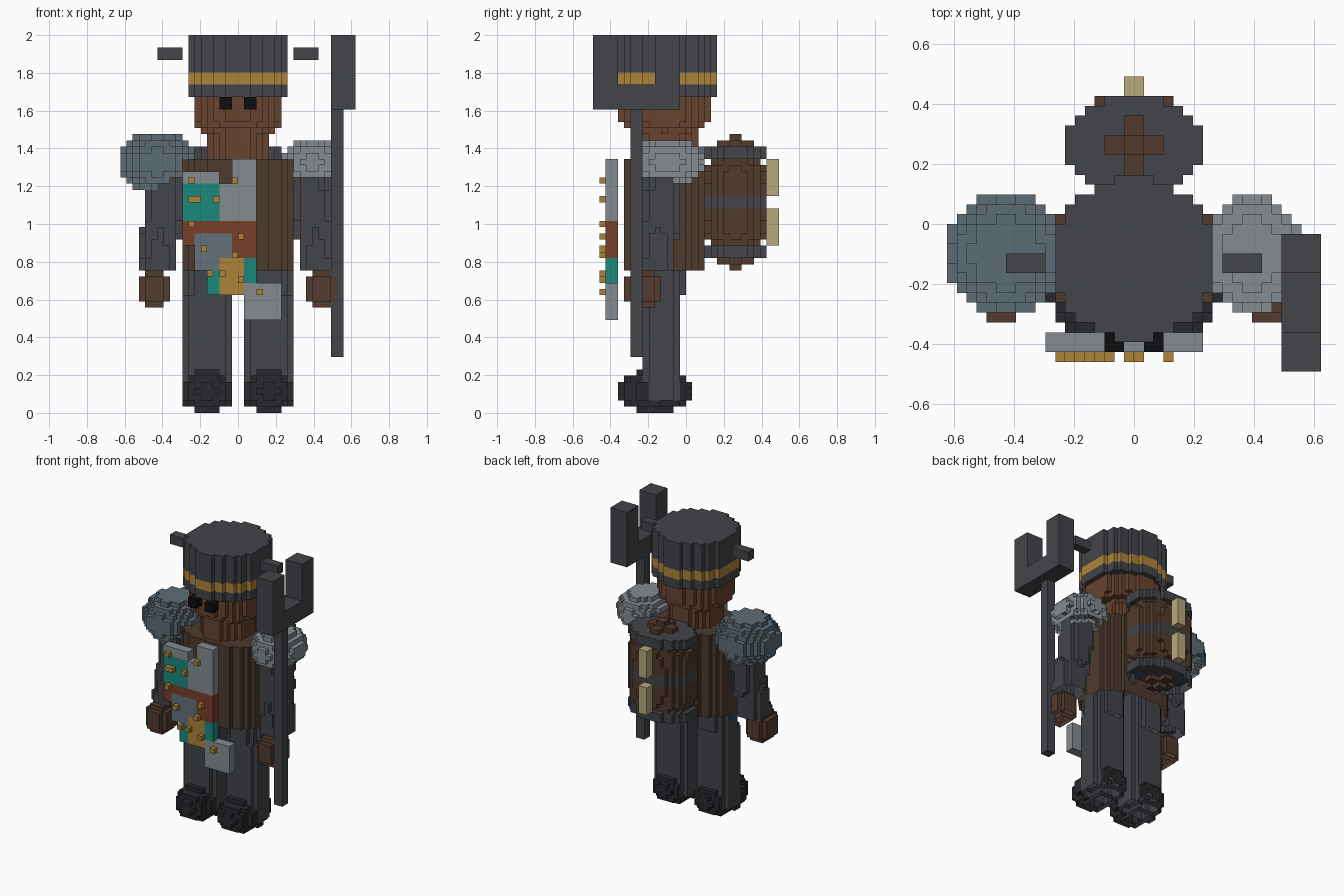
import bpy
from math import floor, ceil

if "Cube" in bpy.data.objects:
    bpy.data.objects.remove(bpy.data.objects["Cube"])

V = 2 / 61  # size of one cube; all positions below are in cubes
COLORS = {
    "dark": (0.055, 0.058, 0.065, 1), "black": (0.004, 0.004, 0.005, 1),
    "boot": (0.022, 0.021, 0.026, 1), "skin": (0.14, 0.056, 0.03, 1),
    "coat": (0.075, 0.042, 0.027, 1), "wood": (0.085, 0.043, 0.025, 1),
    "hand": (0.085, 0.043, 0.028, 1), "gold": (0.42, 0.23, 0.04, 1),
    "slate": (0.13, 0.165, 0.2, 1), "steel": (0.11, 0.15, 0.18, 1),
    "silver": (0.23, 0.26, 0.28, 1), "teal": (0.01, 0.25, 0.2, 1),
    "rust": (0.18, 0.05, 0.022, 1), "bone": (0.48, 0.4, 0.2, 1),
}
MATS = {}
SIDES = [((1, 0, 0), [(1, 0, 0), (1, 1, 0), (1, 1, 1), (1, 0, 1)]),
         ((-1, 0, 0), [(0, 0, 0), (0, 0, 1), (0, 1, 1), (0, 1, 0)]),
         ((0, 1, 0), [(0, 1, 0), (0, 1, 1), (1, 1, 1), (1, 1, 0)]),
         ((0, -1, 0), [(0, 0, 0), (1, 0, 0), (1, 0, 1), (0, 0, 1)]),
         ((0, 0, 1), [(0, 0, 1), (1, 0, 1), (1, 1, 1), (0, 1, 1)]),
         ((0, 0, -1), [(0, 0, 0), (0, 1, 0), (1, 1, 0), (1, 0, 0)])]


def make(name, color, verts, faces):
    mesh = bpy.data.meshes.new(name)
    mesh.from_pydata([[c * V for c in v] for v in verts], [], faces)
    if color not in MATS:
        MATS[color] = bpy.data.materials.new(color)
        MATS[color].diffuse_color = COLORS[color]
    mesh.materials.append(MATS[color])
    bpy.context.collection.objects.link(bpy.data.objects.new(name, mesh))


def cubes(name, color, lo, hi, inside):
    """Skin of all unit cubes whose centre passes the test, open underneath."""
    cells = {(i, j, k) for i in range(floor(lo[0]), ceil(hi[0]))
             for j in range(floor(lo[1]), ceil(hi[1]))
             for k in range(floor(lo[2]), ceil(hi[2]))
             if inside(i + .5, j + .5, k + .5)}
    index, faces = {}, []
    for c in sorted(cells):
        for n, corners in SIDES[:5]:
            if tuple(a + b for a, b in zip(c, n)) not in cells:
                faces.append([index.setdefault(tuple(a + b for a, b in zip(c, q)), len(index))
                              for q in corners])
    make(name, color, list(index), faces)


def box(name, color, x0, x1, y0, y1, z0, z1):
    p = ((x0, y0, z0), (x1, y1, z1))
    q = [(a, b, c) for a in (0, 1) for b in (0, 1) for c in (0, 1)]
    make(name, color, [(p[a][0], p[b][1], p[c][2]) for a, b, c in q],
         [[q.index(v) for v in s] for _, s in SIDES])


def blob(name, color, c, r, z0=None, z1=None, e=2, ez=2):
    """Cubed ellipsoid, optionally cut to a height range."""
    lo = [a - b - 1 for a, b in zip(c, r)]
    hi = [a + b + 1 for a, b in zip(c, r)]
    lo[2] = max(lo[2], z0) if z0 is not None else lo[2]
    hi[2] = min(hi[2], z1) if z1 is not None else hi[2]
    cubes(name, color, lo, hi, lambda x, y, z: abs((x - c[0]) / r[0]) ** e
          + abs((y - c[1]) / r[1]) ** e + abs((z - c[2]) / r[2]) ** ez <= 1)


def drum(name, color, cx, cy, rx, ry, z0, z1, e=2):
    """Cubed upright cylinder."""
    cubes(name, color, (cx - rx - 1, cy - ry - 1, z0), (cx + rx + 1, cy + ry + 1, z1),
          lambda x, y, z: abs((x - cx) / rx) ** e + abs((y - cy) / ry) ** e <= 1)


# Head, neck and hat
blob("head", "skin", (0, -3.5, 51), (7.4, 7.4, 6.3), 44, 51, ez=6)
drum("neck", "skin", 0, -3.5, 5.3, 5.3, 41, 46)
for name, color, z0, z1 in (("hat_brim", "dark", 51, 53), ("hat_band", "gold", 53, 55),
                            ("hat_crown", "dark", 55, 61)):
    drum(name, color, 0, -3.5, 8.3, 8.3, z0, z1)

# Torso
drum("coat", "coat", 0, -3.5, 9.1, 6.7, 23, 41, e=2.5)

# Mirrored parts: eyes, hat pegs, legs, boots, arms, hands
for s, side in ((-1, "left"), (1, "right")):
    box("eye_" + side, "black", *sorted((s, 3 * s)), -13, -11, 49, 51)
    box("hat_peg_" + side, "dark", *sorted((9 * s, 13 * s)), -5, -3, 57, 59)
    drum("thigh_" + side, "dark", 5 * s, -3.5, 3.85, 3.85, 19, 27)
    drum("leg_" + side, "dark", 5 * s, -4, 4.1, 3.4, 2, 19)
    blob("boot_" + side, "boot", (5 * s, -5, 3.5), (4.2, 6.1, 3.7))

    def arm(x, y, z, s=s):
        t = (40 - z) / 17
        cx, cy = s * (11.5 + 1.6 * t), -3.5 - 1.5 * t
        return ((x - cx) / 3.1) ** 2 + ((y - cy) / 3.1) ** 2 <= 1
    cubes("arm_" + side, "dark", (-18, -10, 23), (18, 2, 40), arm)
    blob("hand_" + side, "hand", (13.4 * s, -7, 20), (2.8, 3.1, 3.4))

# Shoulder guards
blob("shoulder_guard_large", "steel", (-13, -3, 40.5), (6.2, 6.2, 4.9))
blob("shoulder_guard_small", "silver", (12, -3, 40.5), (5.2, 5.8, 3.8))

# Barrel on the back
for name, color, z0, z1 in (("barrel_lower", "wood", 27, 33), ("barrel_band", "dark", 33, 35),
                            ("barrel_upper", "wood", 35, 41)):
    blob(name, color, (0, 8, 34), (7.3, 5.3, 10.6), z0, z1, ez=2.6)
for z in (25, 41):
    drum("barrel_rim", "dark", 0, 8, 7.0, 5.1, z, z + 2)
for z in (24, 43):
    box("barrel_end_bar", "wood", -3, 3, 7, 9, z, z + 1)
    box("barrel_end_bar", "wood", -1, 1, 5, 11, z, z + 1)
for z in (23, 44):
    box("barrel_end_tip", "wood", -1, 1, 7, 9, z, z + 1)
for z in (27, 35):
    box("barrel_plate", "bone", -1, 1, 13, 15, z, z + 6)

# Patchwork apron: colour, x range, z range
for color, x0, x1, z0, z1 in (
        ("silver", -9, -3, 37, 39), ("teal", -9, -3, 31, 37), ("silver", -1, 3, 37, 41),
        ("silver", -3, 3, 31, 37), ("rust", -9, -7, 27, 31), ("rust", -7, -1, 29, 31),
        ("slate", -7, -1, 25, 29), ("slate", -7, -3, 23, 25), ("rust", -1, 3, 25, 31),
        ("gold", -3, 1, 19, 25), ("teal", 1, 3, 21, 25), ("teal", -5, -3, 19, 23),
        ("silver", 1, 7, 15, 21)):
    box("apron_patch", color, x0, x1, -13, -11, z0, z1)
for x, z in ((-8, 37), (-1, 37), (-8, 34), (-7, 34), (-4, 34), (-8, 30), (0, 28),
             (-6, 26), (-1, 25), (-5, 22), (-3, 22), (0, 21), (3, 19)):
    box("apron_stud", "gold", x, x + 1, -14, -13, z, z + 1)

# Forked staff
box("staff_shaft", "dark", 15, 17, -9, -7, 9, 49)
box("staff_fork_base", "dark", 15, 19, -15, -1, 49, 53)
for y in (-15, -5):
    box("staff_prong", "dark", 15, 19, y, y + 4, 53, 61)

for m in bpy.data.materials:
    if m.users and not m.is_grease_pencil:
        m.use_nodes = True
        m.node_tree.nodes["Principled BSDF"].inputs["Base Color"].default_value = m.diffuse_color
